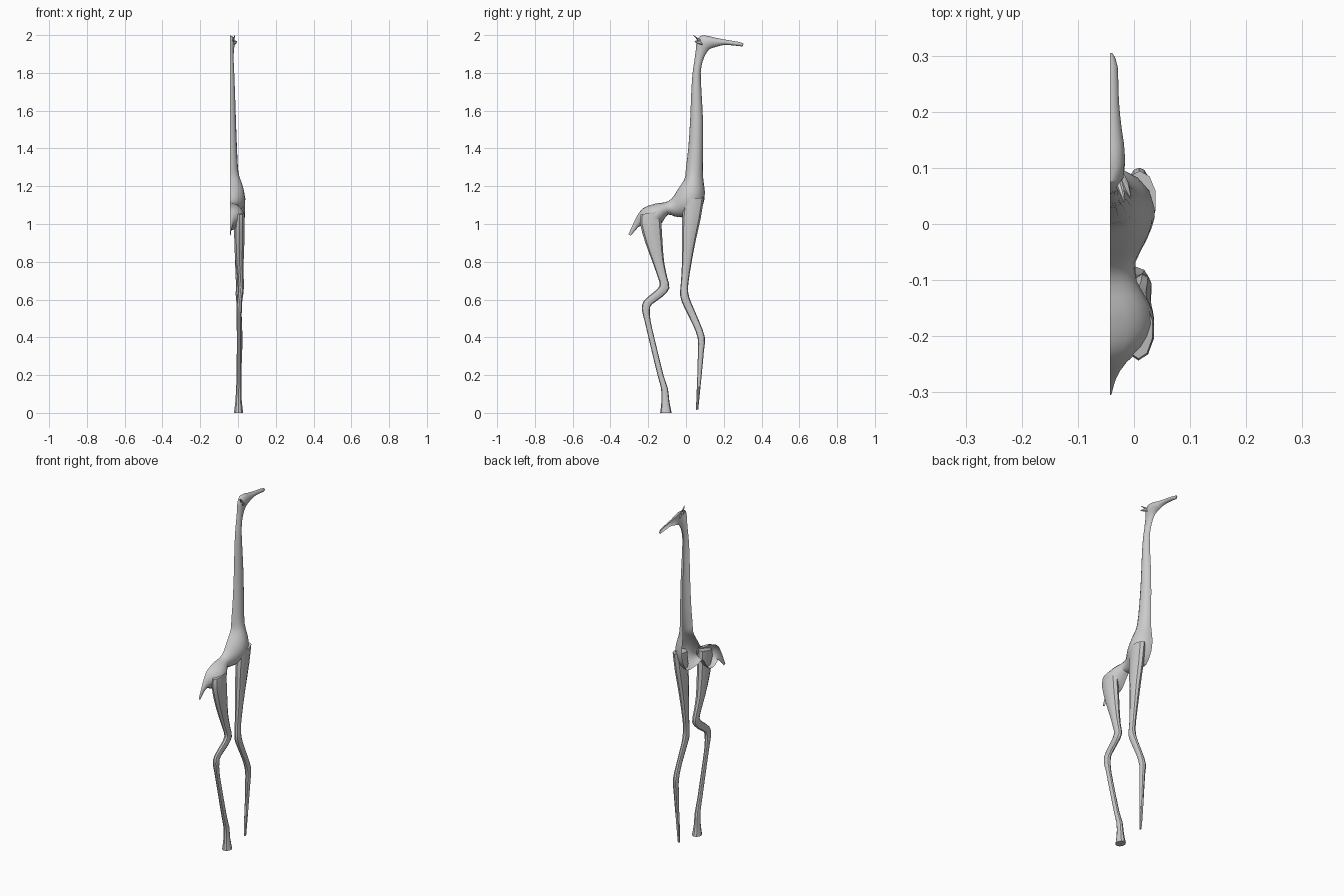
import bpy, bmesh
from math import pi, sin, cos
from mathutils import Vector

MID = -0.043   # open centre plane of the half body


def smooth_rows(rows, steps=2):
    """Catmull-Rom interpolation through section rows."""
    out = []
    for i in range(len(rows) - 1):
        p0, p1 = rows[max(i - 1, 0)], rows[i]
        p2, p3 = rows[i + 1], rows[min(i + 2, len(rows) - 1)]
        for k in range(steps):
            t = k / steps
            out.append([0.5 * (2 * b + (c - a) * t + (2 * a - 5 * b + 4 * c - d) * t * t
                               + (3 * b - a - 3 * c + d) * t ** 3)
                        for a, b, c, d in zip(p0, p1, p2, p3)])
    return out + [list(rows[-1])]


def loft(name, rows, sides, half=False, steps=2):
    """Each row: y,z of one edge, y,z of opposite edge, side width, centre x."""
    bm = bmesh.new()
    rings = []
    for ya, za, yb, zb, w, x in smooth_rows(rows, steps):
        a, b = Vector((0, ya, za)), Vector((0, yb, zb))
        c, h = (a + b) / 2, (a - b) / 2
        n = sides + 1 if half else sides
        ring = []
        for i in range(n):
            t = (pi if half else 2 * pi) * i / sides
            p = c + h * cos(t)
            ring.append(bm.verts.new((x + w * sin(t), p.y, max(p.z, 0))))
        rings.append(ring)
    for r, s in zip(rings, rings[1:]):
        n = len(r)
        for i in range(n - 1 if half else n):
            j = (i + 1) % n
            bm.faces.new((r[i], r[j], s[j], s[i]))
    bm.faces.new(rings[0])
    bm.faces.new(rings[-1])
    bmesh.ops.recalc_face_normals(bm, faces=bm.faces)
    me = bpy.data.meshes.new(name)
    bm.to_mesh(me)
    bm.free()
    ob = bpy.data.objects.new(name, me)
    bpy.context.collection.objects.link(ob)
    bpy.ops.object.select_all(action='DESELECT')
    ob.select_set(True)
    bpy.context.view_layer.objects.active = ob
    bpy.ops.object.shade_smooth_by_angle(angle=0.6)
    return ob


# Half body: tail, rump, loin, chest, neck and head, open on the centre plane
body = [
    (-.305, .945, -.292, .938, .004), (-.280, 1.00, -.265, .970, .012),
    (-.252, 1.055, -.240, .990, .030), (-.225, 1.085, -.205, .970, .062),
    (-.190, 1.10, -.160, .970, .079), (-.150, 1.11, -.125, 1.01, .068),
    (-.110, 1.115, -.095, 1.05, .048), (-.075, 1.135, -.060, 1.04, .046),
    (-.045, 1.18, -.010, 1.035, .066), (-.025, 1.21, .050, 1.04, .080),
    (-.010, 1.235, .090, 1.10, .076), (-.003, 1.26, .100, 1.17, .062),
    (.000, 1.30, .090, 1.25, .045), (.012, 1.40, .090, 1.38, .038),
    (.022, 1.55, .090, 1.55, .032), (.028, 1.70, .082, 1.70, .027),
    (.035, 1.80, .078, 1.80, .023), (.045, 1.87, .088, 1.86, .020),
    (.053, 1.93, .105, 1.90, .021), (.056, 1.965, .125, 1.925, .025),
    (.075, 1.996, .150, 1.935, .027), (.120, 1.995, .168, 1.940, .025),
    (.155, 1.986, .185, 1.945, .021), (.220, 1.974, .220, 1.948, .016),
    (.280, 1.964, .280, 1.942, .014), (.305, 1.955, .300, 1.940, .006)]
loft("body_neck_head", [r + (MID,) for r in body], 8, half=True)

# Front leg with a tapered foot
loft("front_leg", [
    (-.010, 1.13, .095, 1.14, .030, .010), (-.020, 1.03, .078, 1.03, .029, .008),
    (-.020, .92, .053, .92, .026, .006), (-.021, .80, .030, .80, .021, .004),
    (-.027, .69, .013, .69, .016, .004), (-.031, .62, .012, .635, .018, .005),
    (-.010, .56, .027, .585, .014, .006), (.035, .47, .070, .485, .013, .008),
    (.062, .395, .100, .40, .016, .009), (.063, .33, .095, .33, .014, .009),
    (.060, .20, .083, .20, .011, .007), (.055, .08, .071, .08, .009, .005),
    (.053, .015, .065, .018, .006, .005)], 10)

# Hind leg with bent hock and flared hoof
loft("hind_leg", [
    (-.240, 1.05, -.135, 1.07, .026, .008), (-.243, 1.00, -.130, 1.00, .029, .008),
    (-.215, .90, -.124, .90, .028, .007), (-.178, .80, -.116, .80, .023, .008),
    (-.150, .72, -.100, .72, .018, .013), (-.139, .675, -.088, .660, .017, .015),
    (-.170, .64, -.125, .615, .015, .013), (-.222, .595, -.180, .575, .014, .008),
    (-.234, .55, -.191, .545, .016, .006), (-.220, .49, -.188, .49, .013, .005),
    (-.199, .40, -.168, .40, .012, .005), (-.151, .20, -.119, .20, .013, .005),
    (-.132, .13, -.096, .13, .015, .004), (-.130, .06, -.088, .06, .018, .003),
    (-.137, 0, -.076, 0, .026, .003)], 10)

# Ear and small horn behind the forehead
loft("ear", [(.080, 1.965, .092, 1.945, .005, -.022), (.062, 1.972, .075, 1.950, .007, -.015),
             (.045, 1.968, .048, 1.962, .001, -.006)], 6)
loft("horn", [(.066, 1.965, .084, 1.972, .007, -.028), (.053, 1.982, .063, 1.985, .005, -.022),
              (.038, 1.999, .041, 2.0, .001, -.017)], 6)

# Remove the caps lying on the tail and snout ends from the flat centre plane only
for ob in bpy.context.scene.objects:
    ob.data.update()
